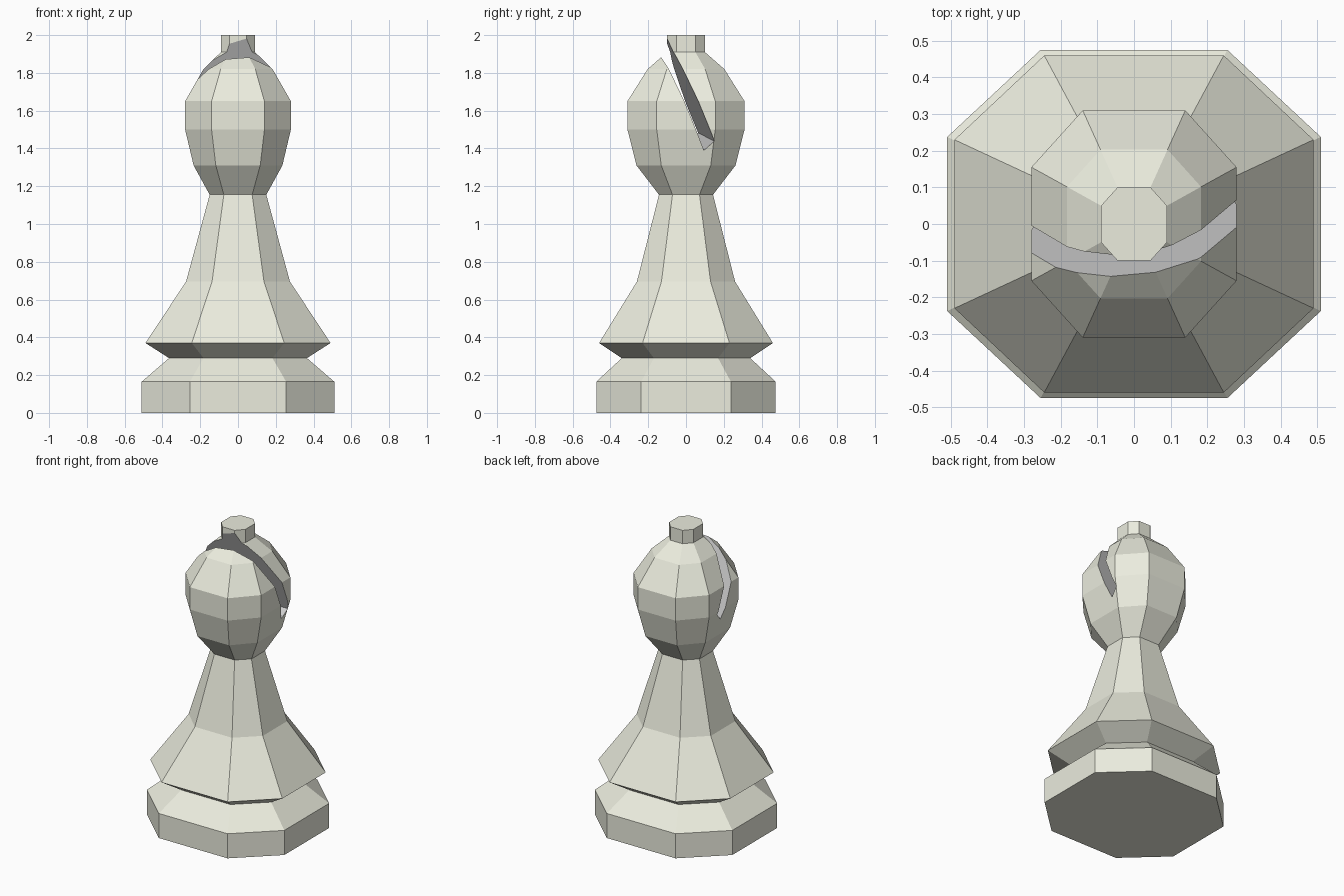
import bpy, bmesh

if "Cube" in bpy.data.objects:
    bpy.data.objects.remove(bpy.data.objects["Cube"])


def material(name, rgb):
    m = bpy.data.materials.new(name)
    m.diffuse_color = (*rgb, 1)
    m.use_nodes = True
    m.node_tree.nodes["Principled BSDF"].inputs["Base Color"].default_value = m.diffuse_color
    return m


def loft(name, rings, mat):
    """Skin a stack of closed rings, with a cap on each end."""
    bm = bmesh.new()
    loops = [[bm.verts.new(p) for p in ring] for ring in rings]
    n = len(loops[0])
    for a, b in zip(loops, loops[1:]):
        for i in range(n):
            j = (i + 1) % n
            bm.faces.new((a[i], a[j], b[j], b[i]))
    bm.faces.new(loops[0][::-1])
    bm.faces.new(loops[-1])
    bmesh.ops.recalc_face_normals(bm, faces=bm.faces[:])
    mesh = bpy.data.meshes.new(name)
    bm.to_mesh(mesh)
    bm.free()
    mesh.materials.append(mat)
    obj = bpy.data.objects.new(name, mesh)
    bpy.context.collection.objects.link(obj)
    return obj


def octagon(rx, ry, z):
    h = 0.5
    unit = [(1, -h), (1, h), (h, 1), (-h, 1), (-1, h), (-1, -h), (-h, -1), (h, -1)]
    return [(x * rx, y * ry, z) for x, y in unit]


ivory = material("ivory", (0.83, 0.84, 0.73))
grey = material("slot_grey", (0.55, 0.55, 0.57))

# Turned piece: foot, waist, skirt, neck, head, knob (half width x, half width y, z)
profile = [
    (0.51, 0.475, 0), (0.51, 0.475, 0.165), (0.365, 0.34, 0.29),
    (0.49, 0.46, 0.37), (0.275, 0.26, 0.695), (0.15, 0.143, 1.155),
    (0.235, 0.262, 1.31), (0.28, 0.31, 1.50), (0.28, 0.31, 1.65),
    (0.183, 0.203, 1.82), (0.09, 0.10, 1.91), (0.09, 0.10, 2.0),
]
piece = loft("chess_piece", [octagon(*p) for p in profile], ivory)

# Slanted, slightly twisted slot through the head
SLOPE, TWIST, TILT = -0.41, 0.125, -0.08


def back_y(z):
    return -0.10 + SLOPE * (z - 1.968)


def front_y(z):
    return -0.138 + SLOPE * (z - 1.88)


def slot_section(x):
    zb, zf = 1.46 + TILT * x, 1.41 + TILT * x
    yz = [(back_y(2.2), 2.2), (back_y(zb), zb), (front_y(zf), zf), (front_y(2.2), 2.2)]
    return [(x, y + TWIST * x, z) for y, z in yz]


cutter = loft("slot_cutter", [slot_section(-0.5), slot_section(0.5)], grey)
cutter.hide_render = True

cut = piece.modifiers.new("slot", "BOOLEAN")
cut.operation = "DIFFERENCE"
cut.solver = "EXACT"
cut.material_mode = "TRANSFER"
cut.object = cutter

# Bake the cut and drop the helper
deps = bpy.context.evaluated_depsgraph_get()
baked = bpy.data.meshes.new_from_object(piece.evaluated_get(deps))
piece.modifiers.clear()
piece.data = baked
bpy.data.objects.remove(cutter)
